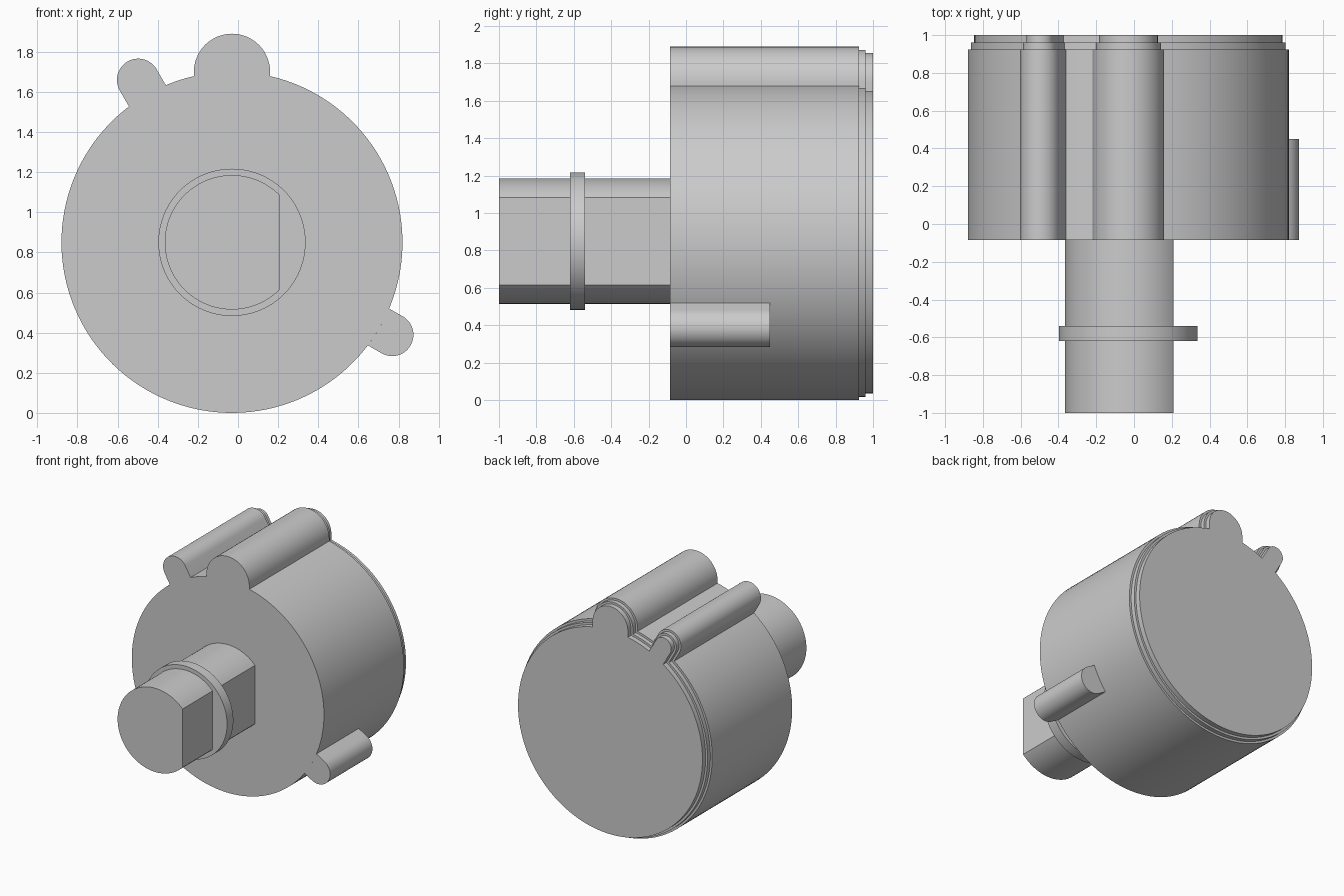
import bpy
import bmesh
from math import sin, cos, asin, acos, pi, radians, sqrt

cube = bpy.data.objects.get("Cube")
if cube:
    bpy.data.objects.remove(cube, do_unlink=True)

CX, CZ = -0.03, 0.85      # common axis of body and shaft
BODY_R = 0.85
FRONT = -0.085            # front face of the body

grey = bpy.data.materials.new("plain grey")
grey.use_nodes = True
colour = (0.6, 0.6, 0.6, 1)
grey.diffuse_color = colour
grey.node_tree.nodes["Principled BSDF"].inputs["Base Color"].default_value = colour


def arc(x, z, r, start, end, n):
    return [(x + r * cos(start + (end - start) * i / n),
             z + r * sin(start + (end - start) * i / n)) for i in range(n + 1)]


def loft(name, levels):
    """Join outlines of equal point count, given as (y, outline), and cap the ends."""
    bm = bmesh.new()
    rings = [[bm.verts.new((x, y, z)) for x, z in pts] for y, pts in levels]
    for a, b in zip(rings, rings[1:]):
        for i in range(len(a)):
            j = (i + 1) % len(a)
            bm.faces.new((a[i], a[j], b[j], b[i]))
    bm.faces.new(rings[0])
    bm.faces.new(rings[-1])
    bmesh.ops.recalc_face_normals(bm, faces=bm.faces)
    mesh = bpy.data.meshes.new(name)
    bm.to_mesh(mesh)
    bm.free()
    mesh.materials.append(grey)
    obj = bpy.data.objects.new(name, mesh)
    bpy.context.collection.objects.link(obj)
    bpy.ops.object.select_all(action="DESELECT")
    obj.select_set(True)
    bpy.context.view_layer.objects.active = obj
    bpy.ops.object.shade_smooth_by_angle(angle=radians(25))
    return obj


def lug_arc(angle, dist, r):
    """Rounded outer end of a radial lug."""
    return arc(CX + dist * cos(angle), CZ + dist * sin(angle), r,
               angle - pi / 2, angle + pi / 2, 24)


# Body: a disc with two full-length lugs, stepped in towards the back
lugs = [(pi / 2, 0.85, 0.19), (radians(120), 0.935, 0.106)]


def body_outline(inset):
    pts = []
    R = BODY_R - inset
    for k, (angle, dist, r) in enumerate(lugs):
        pts += lug_arc(angle, dist, r - inset)
        nxt, _, next_r = lugs[(k + 1) % len(lugs)]
        if nxt < angle:
            nxt += 2 * pi
        pts += arc(CX, CZ, R, angle + asin((r - inset) / R),
                   nxt - asin((next_r - inset) / R), 110 if k else 6)
    return pts


full, step, end = [body_outline(i) for i in (0, 0.017, 0.034)]
loft("body", [(FRONT, full), (0.925, full), (0.925, step),
              (0.96, step), (0.96, end), (1.0, end)])

# Short side lug, its base following the body wall
side = radians(-30)
half = asin(0.106 / BODY_R)
outline = lug_arc(side, 0.922, 0.106) + arc(CX, CZ, BODY_R, side + half, side - half, 8)
loft("side_lug", [(FRONT, outline), (0.45, outline)])

# Shaft with one flat
flat = acos(0.24 / 0.335)
outline = arc(CX, CZ, 0.335, flat, 2 * pi - flat, 72)
loft("shaft", [(-1.0, outline), (FRONT + 0.005, outline)])

# Collar around the shaft
outline = arc(CX, CZ, 0.367, 0, 2 * pi, 96)[:-1]
loft("shaft_collar", [(-0.62, outline), (-0.54, outline)])
